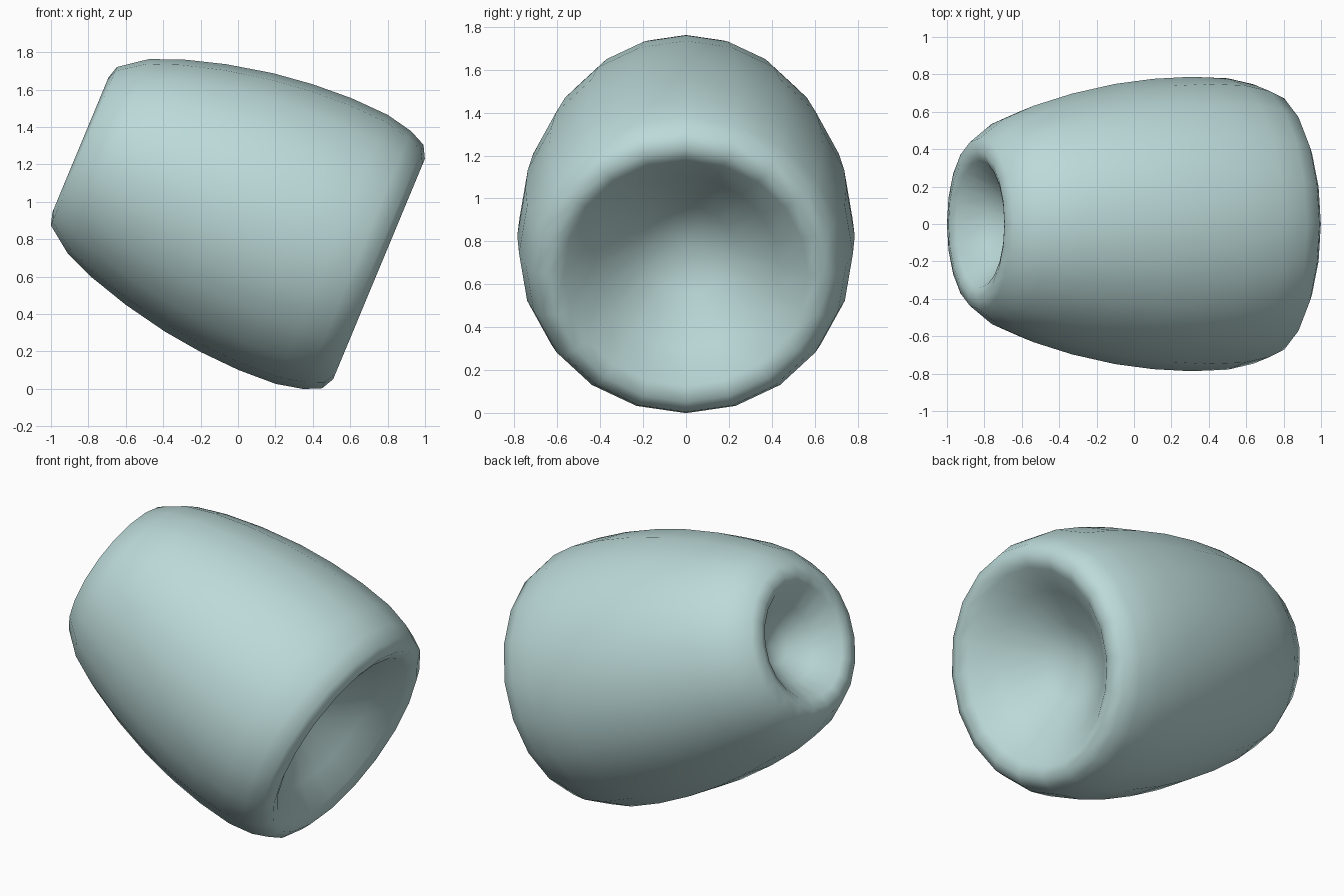
import bpy, bmesh, math
from mathutils import Vector

if "Cube" in bpy.data.objects:
    bpy.data.objects.remove(bpy.data.objects["Cube"])

SEGMENTS = 20
TILT = math.radians(22.6)
AXIS = Vector((math.cos(TILT), 0, -math.sin(TILT)))
UP = Vector((math.sin(TILT), 0, math.cos(TILT)))
SIDE = Vector((0, 1, 0))
CENTRE = UP * 0.888 - Vector((0, 0, 0.008))

# Profile along the axis (position, radius): narrow hollow, barrel wall, wide hollow
narrow = [(-1.04, 0.11), (-1.14, 0.23), (-1.262, 0.34)]
wall = [(-1.282, 0.39), (-1.262, 0.459), (-1.121, 0.563), (-0.951, 0.632),
        (-0.729, 0.697), (-0.479, 0.749), (-0.26, 0.776), (-0.04, 0.787),
        (0.173, 0.779), (0.321, 0.747), (0.411, 0.705), (0.447, 0.638)]
wide = [(0.42, 0.57), (0.3, 0.43), (0.14, 0.22)]
NARROW_TIP, WIDE_TIP = -1.01, 0.05
profile = narrow + wall + wide

# Revolve the profile about the tilted axis
bm = bmesh.new()
rings = []
for u, r in profile:
    ring = []
    for k in range(SEGMENTS):
        a = 2 * math.pi * k / SEGMENTS
        ring.append(bm.verts.new(CENTRE + AXIS * u + UP * (r * math.cos(a))
                                 + SIDE * (r * math.sin(a))))
    rings.append(ring)
for a, b in zip(rings, rings[1:]):
    for k in range(SEGMENTS):
        n = (k + 1) % SEGMENTS
        bm.faces.new((a[k], a[n], b[n], b[k]))

# Close the bottom of each hollow
for ring, u in ((rings[0], NARROW_TIP), (rings[-1], WIDE_TIP)):
    tip = bm.verts.new(CENTRE + AXIS * u)
    for k in range(SEGMENTS):
        bm.faces.new((ring[k], ring[(k + 1) % SEGMENTS], tip))

bmesh.ops.recalc_face_normals(bm, faces=bm.faces[:])
for f in bm.faces:
    f.smooth = True
mesh = bpy.data.meshes.new("hollow_barrel")
bm.to_mesh(mesh)
bm.free()

# Pale teal colour
mat = bpy.data.materials.new("pale_teal")
mat.diffuse_color = (0.50, 0.70, 0.69, 1)
mat.use_nodes = True
mat.node_tree.nodes["Principled BSDF"].inputs["Base Color"].default_value = mat.diffuse_color
mesh.materials.append(mat)
obj = bpy.data.objects.new("hollow_barrel", mesh)
bpy.context.collection.objects.link(obj)
